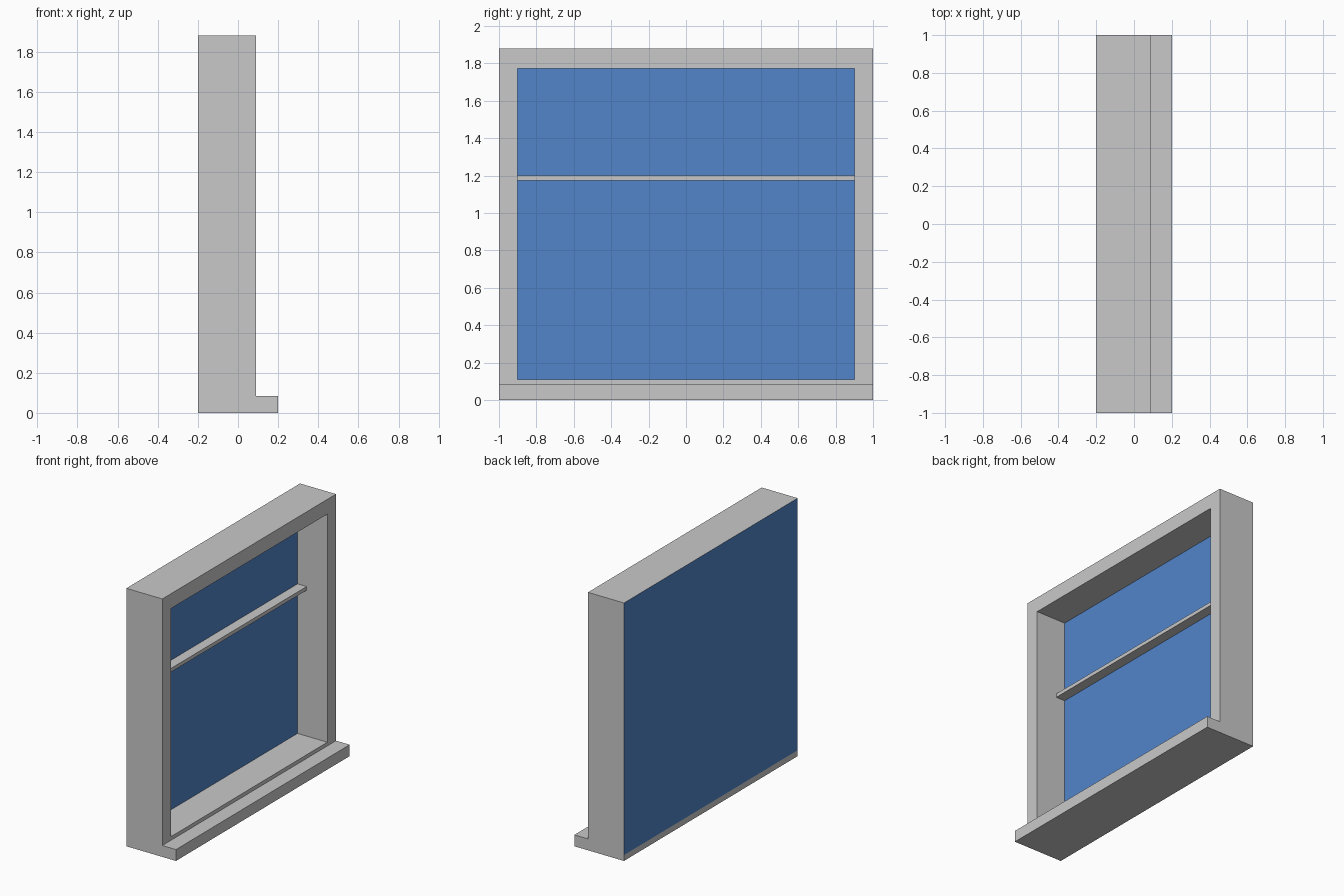
import bpy, bmesh

if "Cube" in bpy.data.objects:
    bpy.data.objects.remove(bpy.data.objects["Cube"])

def material(name, rgb):
    m = bpy.data.materials.new(name)
    m.diffuse_color = (*rgb, 1)
    m.use_nodes = True
    m.node_tree.nodes["Principled BSDF"].inputs["Base Color"].default_value = m.diffuse_color
    return m

GREY = material("frame grey", (0.584, 0.584, 0.584))
BLUE = material("glass blue", (0.084, 0.235, 0.591))

def finish(name, bm, mats):
    bmesh.ops.recalc_face_normals(bm, faces=bm.faces[:])
    me = bpy.data.meshes.new(name)
    bm.to_mesh(me)
    bm.free()
    for m in mats:
        me.materials.append(m)
    ob = bpy.data.objects.new(name, me)
    bpy.context.collection.objects.link(ob)
    return ob

def extrude_profile(points, half):
    """Extrude an x-z outline along y, centred on y = 0."""
    bm = bmesh.new()
    face = bm.faces.new([bm.verts.new((x, -half, z)) for x, z in points])
    new = bmesh.ops.extrude_face_region(bm, geom=[face])["geom"]
    verts = [v for v in new if isinstance(v, bmesh.types.BMVert)]
    bmesh.ops.translate(bm, verts=verts, vec=(0, 2 * half, 0))
    bmesh.ops.recalc_face_normals(bm, faces=bm.faces[:])
    return bm

BACK, GLASS, FRONT, SILL, TOP = -0.2, -0.15, 0.09, 0.2, 1.88

# Frame with projecting sill, one solid body
bm = extrude_profile([(BACK, 0), (SILL, 0), (SILL, 0.083), (FRONT, 0.083),
                      (FRONT, TOP), (BACK, TOP), (BACK, 0.043)], 1.0)

# Window opening: inset the front face, then push it in to the glass plane
front = next(f for f in bm.faces if f.normal.x > 0.9 and f.calc_center_median().z > 0.5)
bmesh.ops.inset_individual(bm, faces=[front], thickness=0.02)
for v in front.verts:
    v.co.y = 0.9 if v.co.y > 0 else -0.9
    v.co.z = 1.772 if v.co.z > 1 else 0.11
pane = bmesh.ops.extrude_discrete_faces(bm, faces=[front])["faces"][0]
for v in pane.verts:
    v.co.x = GLASS

# Glass colour on the recessed pane and the outer back
pane.material_index = 1
for f in bm.faces:
    c = f.calc_center_median()
    if f.normal.x < -0.9 and c.x < BACK + 0.001 and c.z > 0.5:
        f.material_index = 1
finish("window_frame", bm, [GREY, BLUE])

# Horizontal glazing bar
bar = extrude_profile([(GLASS, 1.173), (-0.077, 1.173), (-0.077, 1.2), (GLASS, 1.2)], 0.9)
finish("glazing_bar", bar, [GREY])
